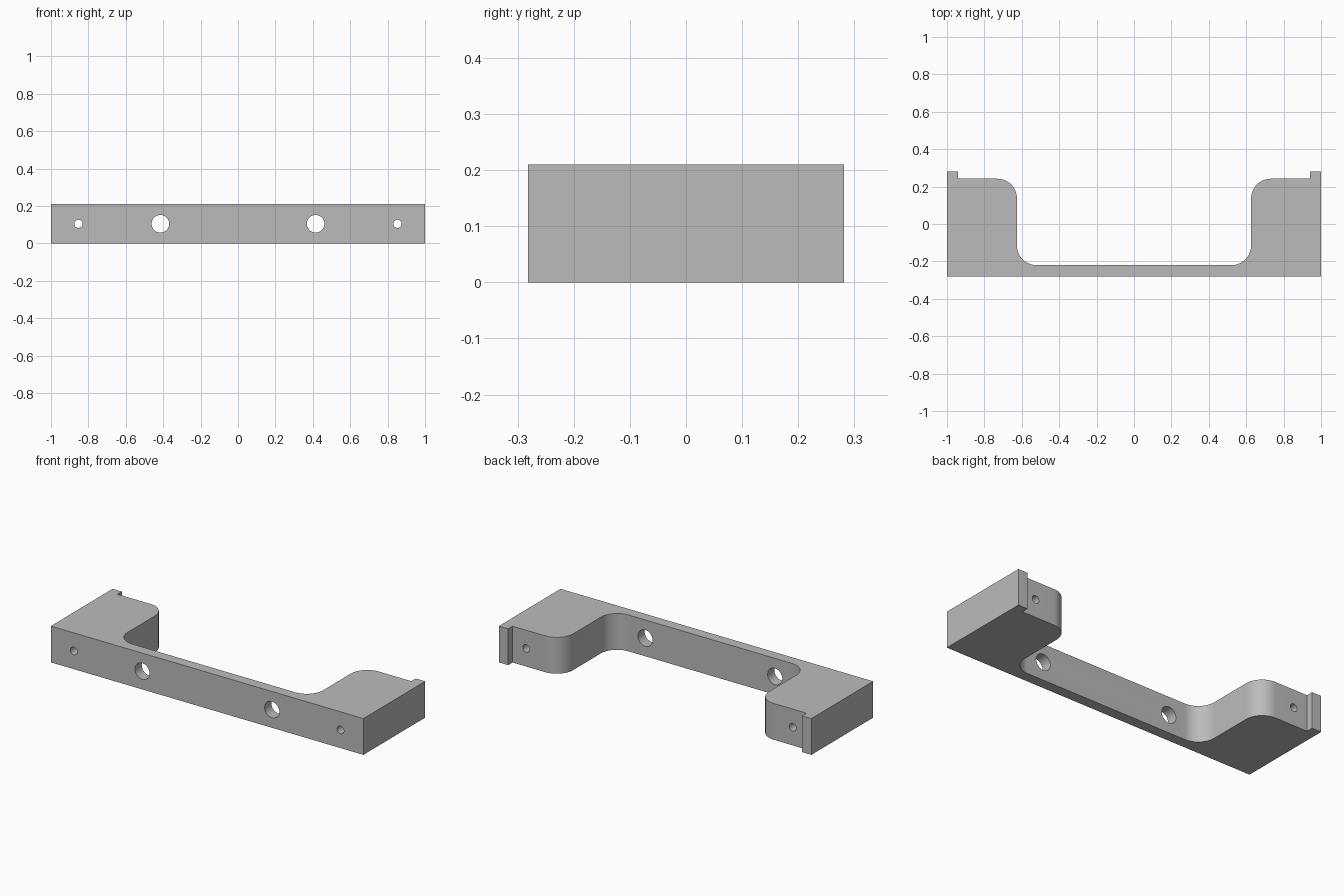
import bpy, bmesh
from math import sin, cos, pi, radians
from mathutils import Matrix

if "Cube" in bpy.data.objects:
    bpy.data.objects.remove(bpy.data.objects["Cube"])

HEIGHT, HALF_DEPTH = 0.21, 0.282
WALL_X, BAR_Y, ARM_Y = 0.626, -0.22, 0.242
LIP_X, RADIUS = 0.94, 0.105

grey = bpy.data.materials.new("satin grey")
grey.use_nodes = True
grey.diffuse_color = (0.5, 0.5, 0.5, 1)
grey.node_tree.nodes["Principled BSDF"].inputs["Base Color"].default_value = (0.5, 0.5, 0.5, 1)


def make_object(name, bm):
    bmesh.ops.recalc_face_normals(bm, faces=bm.faces)
    mesh = bpy.data.meshes.new(name)
    bm.to_mesh(mesh)
    bm.free()
    mesh.materials.append(grey)
    obj = bpy.data.objects.new(name, mesh)
    bpy.context.collection.objects.link(obj)
    return obj


def arc(cx, cy, start, end, steps=16):
    angles = [radians(start + (end - start) * i / steps) for i in range(steps + 1)]
    return [(cx + RADIUS * cos(a), cy + RADIUS * sin(a)) for a in angles]


# Bracket outline: right half, mirrored for the left half
half = [(1, -HALF_DEPTH), (1, HALF_DEPTH), (LIP_X, HALF_DEPTH), (LIP_X, ARM_Y)]
half += arc(WALL_X + RADIUS, ARM_Y - RADIUS, 90, 180)
half += arc(WALL_X - RADIUS, BAR_Y + RADIUS, 0, -90)
outline = half + [(-x, y) for x, y in reversed(half)]

bm = bmesh.new()
base = bm.faces.new([bm.verts.new((x, y, 0)) for x, y in outline])
top = bmesh.ops.extrude_face_region(bm, geom=[base])["geom"]
bmesh.ops.translate(bm, vec=(0, 0, HEIGHT),
                    verts=[v for v in top if isinstance(v, bmesh.types.BMVert)])
bracket = make_object("mounting_bracket", bm)

# Drills for the two large bar holes and the two small arm holes
bm = bmesh.new()
for x, radius in ((0.415, 0.047), (0.853, 0.022)):
    for side in (-1, 1):
        place = Matrix.Translation((side * x, 0, HEIGHT / 2)) @ Matrix.Rotation(pi / 2, 4, 'X')
        bmesh.ops.create_cone(bm, cap_ends=True, segments=40, radius1=radius,
                              radius2=radius, depth=1, matrix=place)
drills = make_object("hole_cutter", bm)
drills.hide_render = True
drills.hide_viewport = True

holes = bracket.modifiers.new("holes", 'BOOLEAN')
holes.operation = 'DIFFERENCE'
holes.solver = 'EXACT'
holes.object = drills

# Apply the cut, discard the drills, then smooth only the rounded surfaces
bpy.context.view_layer.objects.active = bracket
bracket.select_set(True)
bpy.ops.object.modifier_apply(modifier=holes.name)
bpy.data.objects.remove(drills)
bpy.ops.object.shade_smooth_by_angle(angle=radians(30))
